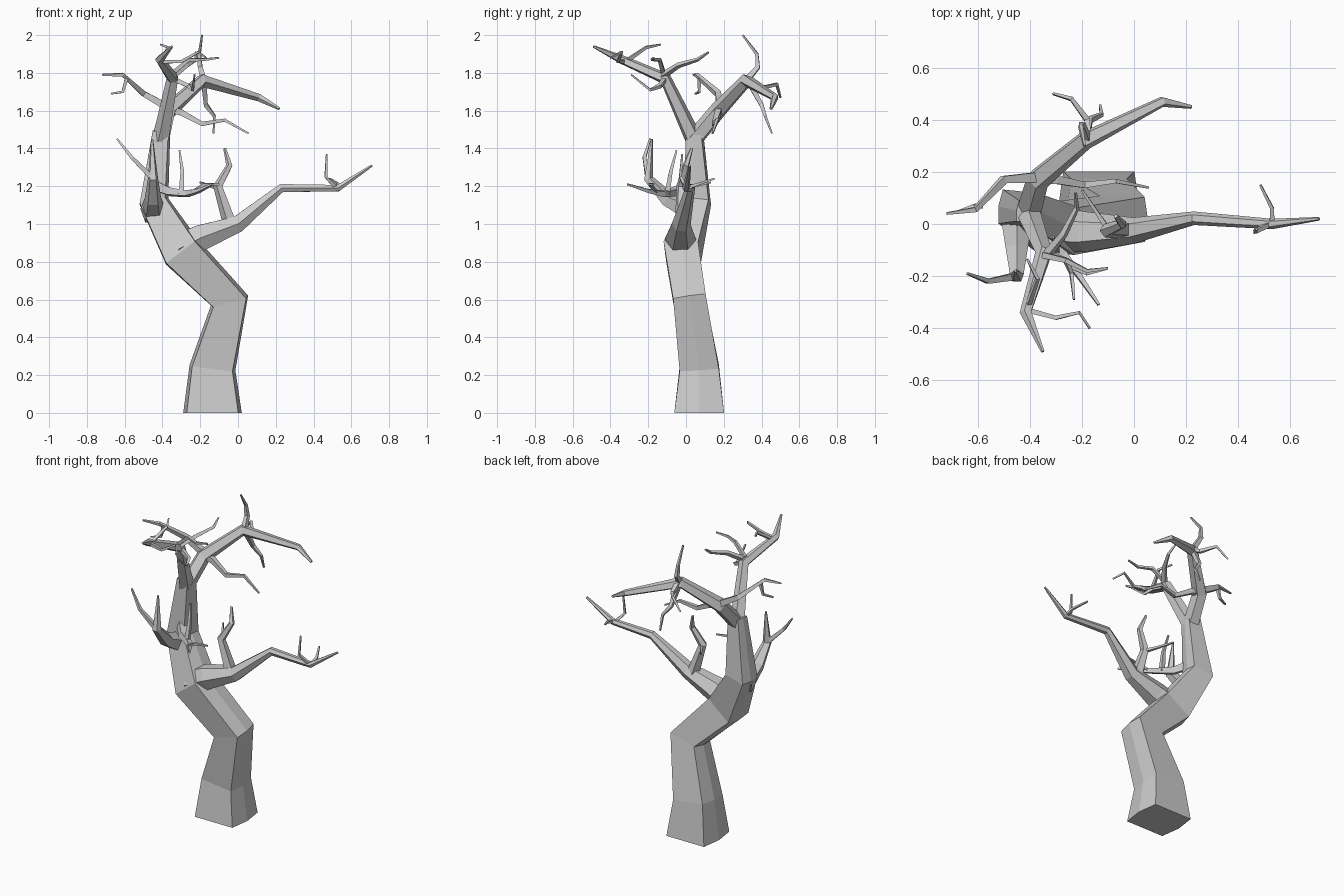
import bpy, bmesh, math
from mathutils import Vector


def ngon(n):
    return [(math.cos(2 * math.pi * (i + .5) / n), math.sin(2 * math.pi * (i + .5) / n)) for i in range(n)]


def limb(name, path, radii, section):
    """Tapering low-poly tube along a path; radii is one value per point or (start, end)."""
    pts = [Vector(p) for p in path]
    n = len(pts)
    if len(radii) != n:
        a, b = radii
        radii = [a + (b - a) * i / (n - 1) for i in range(n)]
    dirs = [(pts[i + 1] - pts[i]).normalized() for i in range(n - 1)]
    v = Vector((0, 1, 0)) if abs(dirs[0].y) < .8 else Vector((1, 0, 0))
    bm = bmesh.new()
    rings = []
    for i, (p, r) in enumerate(zip(pts, radii)):
        t = (dirs[max(i - 1, 0)] + dirs[min(i, n - 2)]).normalized()
        v = (v - t * v.dot(t)).normalized()
        u = v.cross(t)
        rings.append([bm.verts.new(p + u * (a * r) + v * (b * r)) for a, b in section])
    k = len(section)
    for lo, hi in zip(rings, rings[1:]):
        for j in range(k):
            bm.faces.new((lo[j], lo[(j + 1) % k], hi[(j + 1) % k], hi[j]))
    bm.faces.new(rings[0][::-1])
    bm.faces.new(rings[-1])
    bmesh.ops.recalc_face_normals(bm, faces=bm.faces)
    me = bpy.data.meshes.new(name)
    bm.to_mesh(me)
    bm.free()
    ob = bpy.data.objects.new(name, me)
    bpy.context.collection.objects.link(ob)


def twig(name, *path, r=.014, end=.006):
    limb(name, path, (r, end), ngon(4))


# trunk: wide six-sided section, bent twice
TRUNK = [(1, 0), (.88, .85), (-.88, .85), (-1, 0), (-.88, -.85), (.88, -.85)]
limb("trunk", [(-.135, .07, 0), (-.135, .07, .24), (-.045, .02, .595), (-.295, -.02, .85),
               (-.445, .06, 1.12), (-.405, .045, 1.49)],
     [.155, .122, .102, .108, .078, .047], TRUNK)

# right bough
limb("right_bough", [(-.31, -.02, .87), (-.19, -.03, .93), (.0, -.025, 1.0), (.23, .022, 1.19),
                     (.53, .0, 1.19), (.71, .02, 1.31)],
     [.09, .078, .05, .026, .02, .007], ngon(6))
limb("right_bough_shoot", [(-.04, -.02, 1.0), (-.105, -.025, 1.2), (-.045, .0, 1.31), (-.07, .03, 1.4)],
     [.04, .027, .018, .008], ngon(5))
twig("right_bough_spur", (-.1, -.02, 1.19), (-.14, .04, 1.2), (-.2, .13, 1.22))
twig("right_tip_twig_up", (.52, .0, 1.19), (.465, -.03, 1.25), (.47, -.02, 1.37))
twig("right_tip_twig_back", (.53, .0, 1.19), (.53, .06, 1.21), (.485, .15, 1.24))

# left bough, growing to the front
limb("left_bough", [(-.45, .05, 1.06), (-.45, -.1, 1.13), (-.45, -.2, 1.24), (-.455, -.18, 1.45)],
     [.07, .045, .028, .006], ngon(5))
twig("left_bough_twig", (-.45, -.2, 1.24), (-.56, -.22, 1.35), (-.64, -.19, 1.45), r=.02)

# small inner branch
limb("inner_branch", [(-.43, .03, 1.2), (-.36, -.06, 1.17), (-.27, -.12, 1.16),
                      (-.21, -.2, 1.175), (-.135, -.31, 1.21)], (.035, .007), ngon(4))
twig("inner_twig_up", (-.3, -.1, 1.16), (-.295, -.08, 1.28), (-.31, -.05, 1.39), r=.02)
twig("inner_twig_side", (-.24, -.16, 1.17), (-.18, -.19, 1.21), (-.1, -.17, 1.21))

# back limb
limb("back_limb", [(-.405, .045, 1.45), (-.37, .17, 1.6), (-.19, .32, 1.76), (.11, .47, 1.67), (.22, .45, 1.61)],
     [.05, .047, .037, .021, .008], ngon(5))
twig("back_twig_up", (-.18, .32, 1.76), (-.2, .38, 1.83), (-.205, .375, 1.9), (-.19, .3, 2.0), r=.022)
twig("back_twig_far", (-.18, .34, 1.76), (-.18, .4, 1.72), (-.24, .48, 1.74), (-.31, .5, 1.67), r=.02)
twig("back_twig_down", (-.18, .34, 1.74), (-.17, .4, 1.63), (-.125, .42, 1.57), (-.13, .455, 1.48), r=.02)
twig("back_left_branch", (-.36, .18, 1.61), (-.5, .17, 1.69), (-.61, .055, 1.79), (-.72, .04, 1.79), r=.028)
twig("back_left_twig", (-.59, .07, 1.77), (-.61, .07, 1.7), (-.67, .05, 1.69))
twig("back_right_branch", (-.37, .17, 1.61), (-.3, .17, 1.59), (-.19, .15, 1.53),
     (-.07, .165, 1.55), (.055, .14, 1.48), r=.028)

# front limb
limb("front_limb", [(-.405, .04, 1.45), (-.345, -.11, 1.77), (-.415, -.34, 1.87), (-.35, -.49, 1.94)],
     [.048, .034, .024, .007], ngon(5))
twig("front_twig_up", (-.41, -.32, 1.86), (-.37, -.21, 1.935), (-.41, -.135, 1.95))
twig("front_twig_right", (-.41, -.33, 1.86), (-.3, -.36, 1.86), (-.21, -.34, 1.91), (-.17, -.4, 1.88))
twig("front_twig_inward", (-.345, -.13, 1.78), (-.27, -.04, 1.84), (-.22, .06, 1.87), (-.225, .12, 1.91), r=.02)
twig("front_twig_low", (-.345, -.11, 1.77), (-.26, -.14, 1.73), (-.24, -.19, 1.71), (-.23, -.29, 1.79), r=.018)
twig("front_twig_long", (-.345, -.12, 1.8), (-.26, -.14, 1.87), (-.18, -.18, 1.87), (-.1, -.17, 1.88), r=.016)
